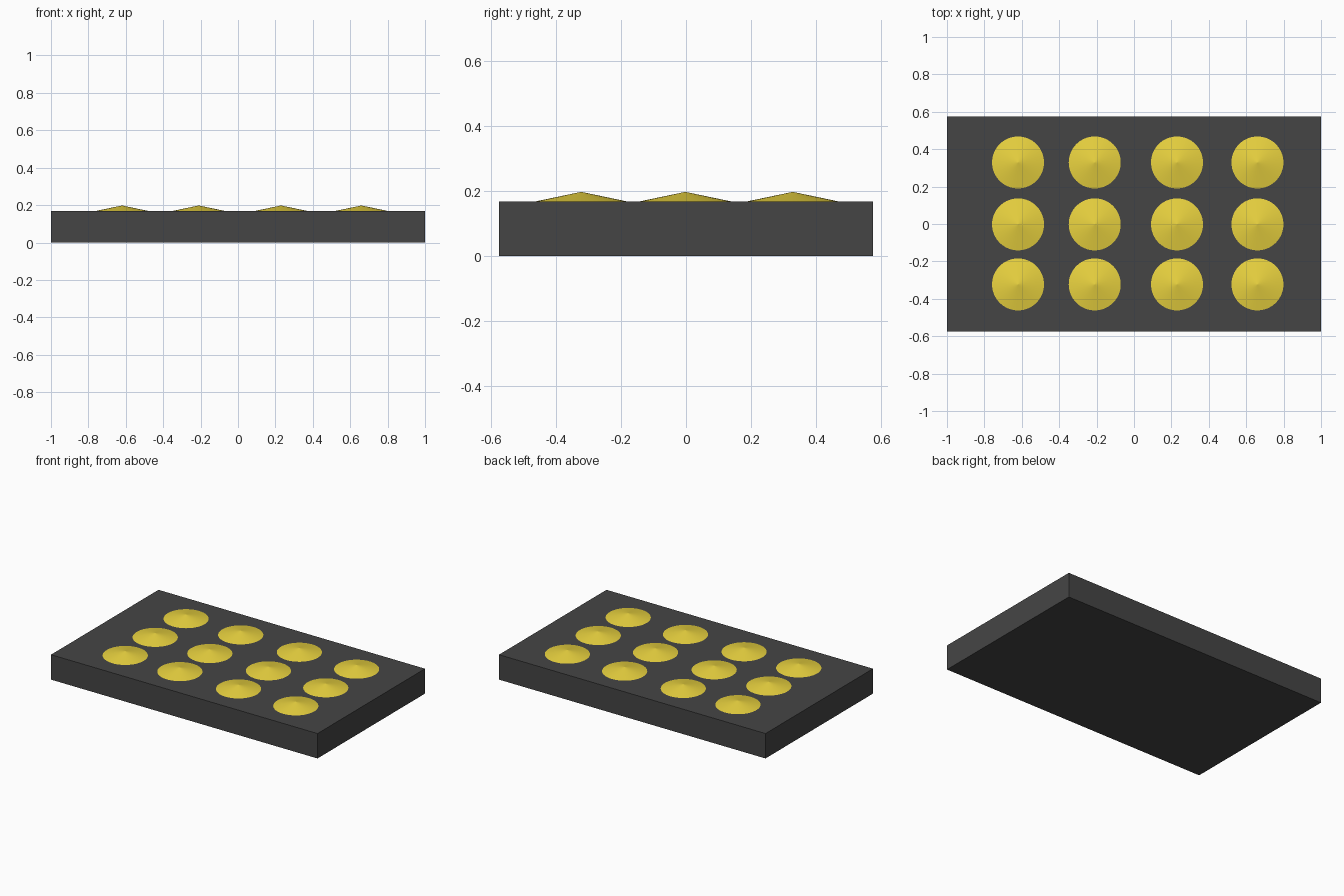
import bpy

if "Cube" in bpy.data.objects:
    bpy.data.objects.remove(bpy.data.objects["Cube"])

TOP = 0.169


def material(name, color):
    mat = bpy.data.materials.new(name)
    mat.diffuse_color = color
    mat.use_nodes = True
    mat.node_tree.nodes["Principled BSDF"].inputs["Base Color"].default_value = mat.diffuse_color
    return mat


dark = material("dark_grey", (0.06, 0.06, 0.06, 1))
yellow = material("yellow", (0.82, 0.65, 0.05, 1))

# Flat rectangular slab
bpy.ops.mesh.primitive_cube_add(size=1, location=(0, 0, TOP / 2))
slab = bpy.context.object
slab.name = "slab"
slab.scale = (2, 1.152, TOP)
bpy.ops.object.transform_apply(location=False, rotation=False, scale=True)
slab.data.materials.append(dark)

# Grid of shallow cone studs, four columns by three rows
for col, x in enumerate((-0.62, -0.21, 0.23, 0.66)):
    for row, y in enumerate((-0.323, -0.002, 0.329)):
        bpy.ops.mesh.primitive_cone_add(vertices=64, radius1=0.139, radius2=0,
                                        depth=0.029, location=(x, y, TOP + 0.0145))
        stud = bpy.context.object
        stud.name = f"stud_{col + 1}_{row + 1}"
        stud.data.materials.append(yellow)
